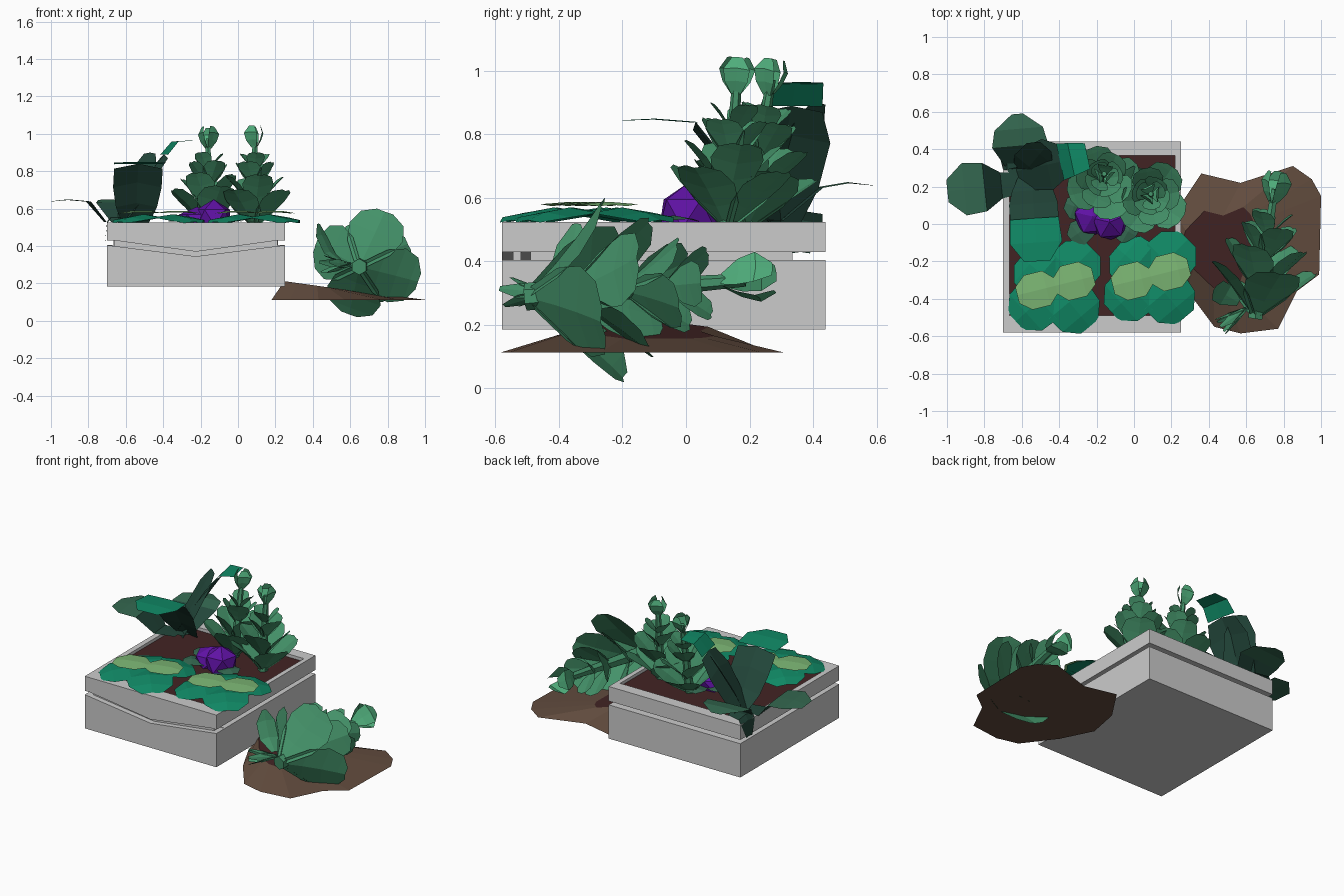
import bpy, bmesh, math
from mathutils import Matrix, Vector

if "Cube" in bpy.data.objects:
    bpy.data.objects.remove(bpy.data.objects["Cube"])


def mat(name, r, g, b):
    m = bpy.data.materials.new(name)
    lin = [(c / 255 / 12.92 if c < 11 else ((c / 255 + .055) / 1.055) ** 2.4) for c in (r, g, b)]
    m.diffuse_color = (*lin, 1)
    m.use_nodes = True
    m.node_tree.nodes["Principled BSDF"].inputs["Base Color"].default_value = m.diffuse_color
    return m


SOIL = mat("soil_red", 66, 36, 36)
DIRT = mat("dirt_brown", 98, 76, 62)
GREEN = mat("leaf_green", 68, 146, 105)
LIGHT = mat("leaf_light", 80, 174, 124)
DEEP = mat("leaf_deep", 52, 104, 80)
DARK = mat("leaf_dark", 34, 70, 58)
TEAL = mat("leaf_teal", 16, 138, 102)
LIME = mat("leaf_lime", 124, 182, 116)
PURPLE = mat("purple", 96, 18, 165)


def finish(bm, name, material=None):
    me = bpy.data.meshes.new(name)
    bm.to_mesh(me)
    bm.free()
    ob = bpy.data.objects.new(name, me)
    bpy.context.collection.objects.link(ob)
    if material:
        me.materials.append(material)
    return ob


def box(name, x0, x1, y0, y1, z0, z1, material=None):
    return prism(name, [(x0, z0), (x1, z0), (x1, z1), (x0, z1)], y0, y1, material)


def prism(name, xz, y0, y1, material=None):
    bm = bmesh.new()
    f = bm.faces.new([bm.verts.new((x, y0, z)) for x, z in xz])
    ext = bmesh.ops.extrude_face_region(bm, geom=[f])["geom"]
    bmesh.ops.translate(bm, vec=(0, y1 - y0, 0),
                        verts=[v for v in ext if isinstance(v, bmesh.types.BMVert)])
    bmesh.ops.recalc_face_normals(bm, faces=bm.faces)
    return finish(bm, name, material)


def leaf(bm, M, path, widths, fold=.15):
    """Creased strip: path of (outward, height), half widths, edges lowered by fold."""
    rows = [[bm.verts.new(M @ Vector((r, s * w, h - abs(s) * w * fold))) for s in (1, 0, -1)]
            for (r, h), w in zip(path, widths)]
    for a, b in zip(rows, rows[1:]):
        bm.faces.new((a[1], b[1], b[0], a[0]))
        bm.faces.new((a[2], b[2], b[1], a[1]))


def at(x, y, z, az):
    return Matrix.Translation((x, y, z)) @ Matrix.Rotation(math.radians(az), 4, 'Z')


# Planter: lower body, inset core, upper rim with chevron groove on the front
L, R, F, B, MID = -.70, .25, -.58, .44, -.225
box("planter_body", L, R, -.49, B, .185, .405)
prism("planter_body_front", [(L, .185), (R, .185), (R, .405), (MID, .345), (L, .405)], F, -.49)
box("planter_core", -.665, .215, -.49, .335, .38, .45)
prism("planter_core_front", [(-.66, .36), (MID, .31), (.21, .36), (.21, .45), (-.66, .45)], -.545, -.52)
prism("rim_front", [(L, .43), (-.66, .43), (MID, .37), (.21, .43), (R, .43), (R, .525), (L, .525)], F, -.49)
box("rim_back", L, R, .365, B, .43, .525)
box("rim_left", L, -.665, -.49, .365, .43, .525)
box("rim_right", .22, R, -.49, .365, .43, .525)
box("planter_soil", -.665, .22, -.49, .365, .44, .505, SOIL)

# Spilled dirt: sloping mound with a darker soil cap
outer = [(.36, .27), (.57, .22), (.85, .31), (.95, .24), (1, .15), (.99, -.27), (.87, -.36),
         (.77, -.56), (.57, -.585), (.43, -.55), (.28, -.35), (.18, -.15), (.22, .06)]
bm = bmesh.new()
c = Vector((.42, -.13))
low = [bm.verts.new((x, y, .113)) for x, y in outer]
top = []
for x, y in outer:
    p = c + Vector(((x - c.x) * (.38 if x > .4 else .72), (y - c.y) * .5))
    top.append(bm.verts.new((p.x, p.y, .212 - (p.x - .25) * .14)))
n = len(low)
for i in range(n):
    j = (i + 1) % n
    bm.faces.new((low[i], low[j], top[j], top[i]))
bm.faces.new(low)
cap = bm.faces.new(top)
cap.material_index = 1
bmesh.ops.recalc_face_normals(bm, faces=bm.faces)
finish(bm, "spilled_dirt", DIRT).data.materials.append(SOIL)


# Tall leafy plants: tiers of broad paddle leaves around a stem
def tall_plant(name, base, tip, scale, turn):
    base = Vector(base)
    q = (Vector(tip) - base).to_track_quat('Z', 'Y')
    M = Matrix.Translation(base) @ q.to_matrix().to_4x4() @ Matrix.Scale(scale, 4)
    shape = [.25, .8, 1, .8, .3]
    # height, length, half width, count, elevation, twist
    tiers = [(.0, .285, .105, 4, 48, 0), (.09, .245, .085, 4, 54, 45),
             (.21, .17, .068, 4, 58, 10), (.30, .12, .05, 3, 55, 40)]
    bm = bmesh.new()
    for z, ln, w, cnt, el, tw in tiers:
        for k in range(cnt):
            a = math.radians(el)
            path = []
            for t in (0, .3, .6, .86, 1):
                path.append((.01 + ln * t * math.cos(a), z + ln * (t * math.sin(a) - .12 * t * t)))
            leaf(bm, M @ at(0, 0, 0, turn + tw + 360 * k / cnt), path, [w * s for s in shape], -.2)
    finish(bm, name + "_leaves", GREEN)
    bm = bmesh.new()
    for k in range(3):
        leaf(bm, M @ at(0, 0, 0, turn + 120 * k), [(.01, .42), (.03, .46), (.042, .50), (.03, .535)],
             [.015, .036, .042, .018], .1)
    finish(bm, name + "_bud", LIGHT)
    bm = bmesh.new()
    bmesh.ops.create_cone(bm, cap_ends=True, segments=6, radius1=.03, radius2=.014, depth=.48,
                          matrix=M @ Matrix.Translation((0, 0, .23)))
    finish(bm, name + "_stem", GREEN)


tall_plant("tall_plant_left", (-.16, .19, .51), (-.16, .28, 1.04), 1, 20)
tall_plant("tall_plant_right", (.09, .13, .51), (.09, .165, 1.04), 1, 55)
tall_plant("fallen_plant", (.65, -.49, .29), (.77, .30, .35), 1.46, 20)

# Fan of small leaves at the foot of the fallen plant
bm = bmesh.new()
for k in range(5):
    M = Matrix.Translation((.56, -.48, .30)) @ Matrix.Rotation(math.radians(215), 4, 'Z') \
        @ Matrix.Rotation(math.radians(72 * k), 4, 'X')
    leaf(bm, M, [(-.05, 0), (.04, .03), (.12, .05)], [.012, .025, .008])
leaf(bm, at(.56, -.42, .31, 150), [(0, 0), (.08, .06), (.13, .15), (.15, .21)], [.02, .06, .06, .015])
finish(bm, "fallen_plant_foot", GREEN)

# Dark broad-leaved plant in the back left corner: dark stalks, flat bent blades
arches = [
    ("front", (-.55, .28), -86, 3, [(0, .51), (.1, .63), (.17, .74), (.25, .84), (.38, .85), (.48, .845)],
     [.06, .11, .13, .13, .14, .07], TEAL, .2),
    ("right", (-.64, .28), 12, 3, [(0, .51), (.09, .65), (.18, .80), (.25, .89), (.31, .96), (.40, .965)],
     [.07, .12, .14, .10, .09, .07], TEAL, .2),
    ("left", (-.58, .22), 186, 2, [(0, .53), (.13, .53), (.22, .64), (.33, .65), (.42, .64)],
     [.05, .07, .13, .14, .06], DEEP, .02),
    ("back", (-.59, .2), 95, 2, [(0, .53), (.10, .53), (.22, .635), (.31, .65), (.39, .64)],
     [.05, .08, .15, .13, .03], DEEP, .02),
]
for nm, (x, y), az, k, path, w, blade, fold in arches:
    bm = bmesh.new()
    leaf(bm, at(x, y, 0, az), path[:k + 1], w[:k + 1], fold)
    finish(bm, "dark_stalk_" + nm, DARK)
    bm = bmesh.new()
    leaf(bm, at(x, y, 0, az), path[k:], w[k:], .02)
    finish(bm, "dark_blade_" + nm, blade)
bm = bmesh.new()
leaf(bm, at(-.59, .36, 0, 180), [(0, .56), (.09, .56), (.11, .53), (.12, .43)], [.05, .07, .07, .03])
leaf(bm, at(-.6, .26, 0, 50), [(0, .51), (.06, .66), (.15, .82), (.2, .90)], [.06, .10, .09, .04])
finish(bm, "dark_plant_heart", DARK)

# Low rosettes in front: broad teal ground leaves with lime pads on top
for nm, cx, cy in (("left", -.42, -.33), ("right", .09, -.28)):
    bm = bmesh.new()
    for az, ln in ((222, .285), (310, .285), (45, .28), (140, .24)):
        leaf(bm, at(cx, cy, 0, az), [(.0, .55), (ln * .4, .57), (ln * .75, .555), (ln, .53)],
             [.05, .14, .13, .06], .12)
    finish(bm, "low_rosette_" + nm, TEAL)
    bm = bmesh.new()
    for az in (194, 14):
        leaf(bm, at(cx, cy, 0, az), [(.0, .58), (.05, .588), (.15, .588), (.21, .578)],
             [.045, .095, .095, .045], .08)
    finish(bm, "lime_leaves_" + nm, LIME)

# Purple cabbage: two overlapping heads, with a skirt of dark leaves
bm = bmesh.new()
for x, y, z, r, h in ((-.13, .01, .55, .105, .10), (-.22, .04, .535, .11, .075)):
    bmesh.ops.create_icosphere(bm, subdivisions=1, radius=1,
                               matrix=Matrix.Translation((x, y, z)) @ Matrix.Rotation(.4, 4, 'Z')
                               @ Matrix.Diagonal((r, r, h, 1)))
finish(bm, "purple_cabbage", PURPLE)
bm = bmesh.new()
for az in (160, 215, 330, 100):
    leaf(bm, at(-.17, .04, 0, az), [(.03, .515), (.1, .535), (.16, .545), (.21, .535)],
         [.03, .06, .07, .03])
finish(bm, "cabbage_skirt", DEEP)
